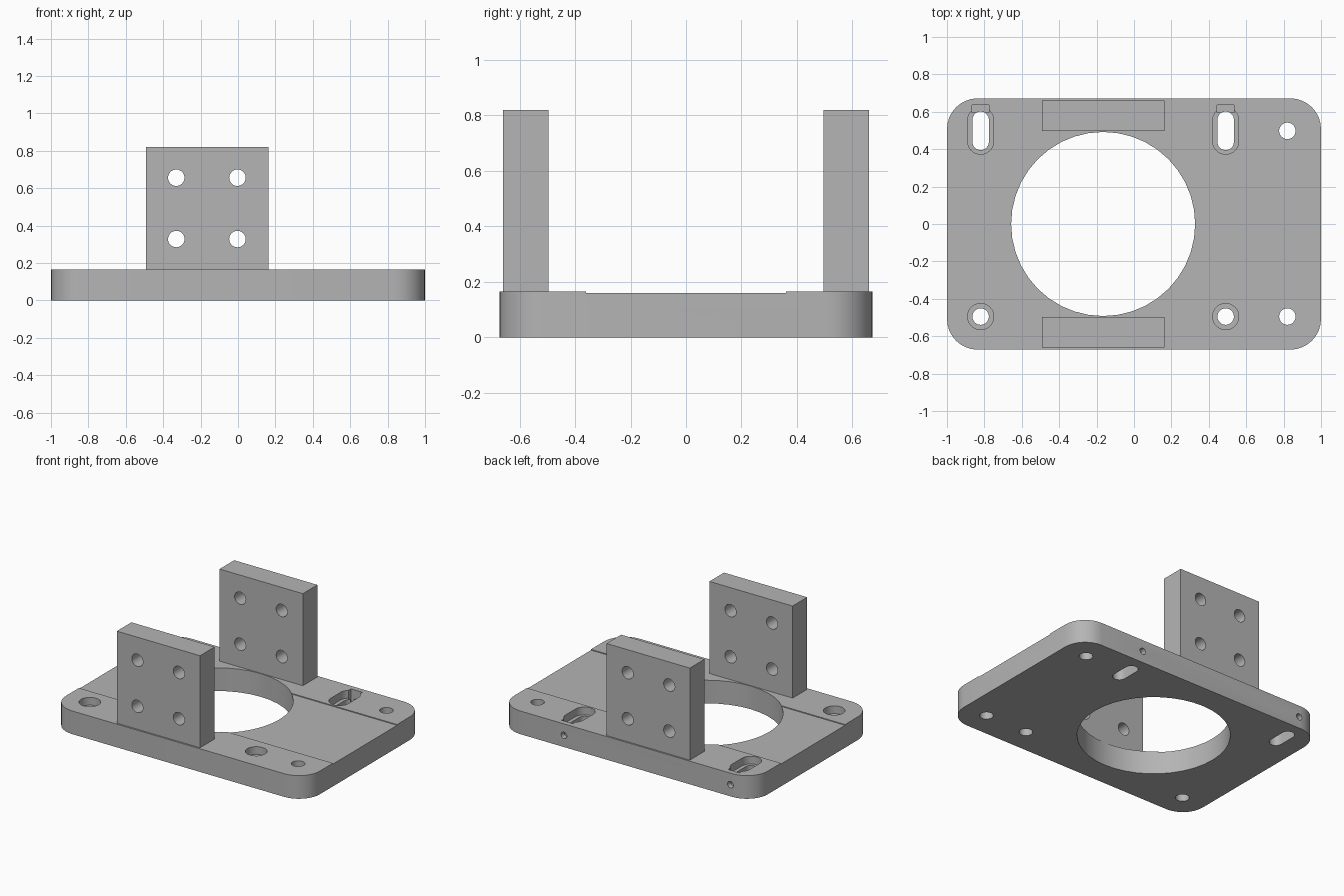
import bpy, bmesh, math

if "Cube" in bpy.data.objects:
    bpy.data.objects.remove(bpy.data.objects["Cube"], do_unlink=True)

grey = bpy.data.materials.new("plain grey")
grey.use_nodes = True
colour = (0.46, 0.46, 0.46, 1)
grey.diffuse_color = colour
grey.node_tree.nodes["Principled BSDF"].inputs["Base Color"].default_value = colour

TOP = 0.165          # plate thickness
HOLE = 0.044         # bolt hole radius


def prism(name, outline, z0, z1):
    """Extrude a flat outline between two heights."""
    bm = bmesh.new()
    face = bm.faces.new([bm.verts.new((x, y, z0)) for x, y in outline])
    up = bmesh.ops.extrude_face_region(bm, geom=[face])["geom"]
    bmesh.ops.translate(bm, vec=(0, 0, z1 - z0),
                        verts=[g for g in up if isinstance(g, bmesh.types.BMVert)])
    bmesh.ops.recalc_face_normals(bm, faces=bm.faces)
    mesh = bpy.data.meshes.new(name)
    bm.to_mesh(mesh)
    bm.free()
    mesh.materials.append(grey)
    ob = bpy.data.objects.new(name, mesh)
    bpy.context.collection.objects.link(ob)
    return ob


def rounded(cx, cy, hx, hy, r, steps=8):
    """Rectangle outline with rounded corners; also circles and slots."""
    pts = []
    for quarter, (sx, sy) in enumerate([(1, 1), (-1, 1), (-1, -1), (1, -1)]):
        for i in range(steps + 1):
            a = (quarter + i / steps) * math.pi / 2
            p = (cx + sx * (hx - r) + r * math.cos(a),
                 cy + sy * (hy - r) + r * math.sin(a))
            if all(math.dist(p, q) > 1e-5 for q in pts):
                pts.append(p)
    return pts


def box(name, x0, x1, y0, y1, z0, z1):
    return prism(name, [(x0, y0), (x1, y0), (x1, y1), (x0, y1)], z0, z1)


def circle(x, y, r, steps=8):
    return rounded(x, y, r, r, r, steps)


def cross_hole(x, y, z, r, length):
    """Cutter cylinder lying along y."""
    ob = prism("cross_cutter", circle(0, 0, r), -length / 2, length / 2)
    ob.rotation_euler.x = math.pi / 2
    ob.location = (x, y, z)
    return ob


def cut(target, cutters):
    """Subtract each cutter from the target and discard it."""
    bpy.context.view_layer.objects.active = target
    for c in cutters:
        c.hide_render = True
        mod = target.modifiers.new("cut", "BOOLEAN")
        mod.operation, mod.solver, mod.object = "DIFFERENCE", "EXACT", c
        bpy.ops.object.modifier_apply(modifier=mod.name)
        bpy.data.objects.remove(c, do_unlink=True)


def finish(ob):
    bpy.ops.object.select_all(action="DESELECT")
    ob.select_set(True)
    bpy.context.view_layer.objects.active = ob
    bpy.ops.object.shade_smooth_by_angle(angle=math.radians(30))


# Base plate with a shallow central step and the large opening
plate = prism("base_plate", rounded(0, 0, 1, 0.672, 0.165), 0, TOP)
cutters = [box("step_cutter", -1.1, 1.1, -0.36, 0.36, TOP - 0.006, 0.3),
           prism("opening_cutter", circle(-0.165, 0, 0.492, 10), -0.1, 0.3)]

# Plain bolt holes
for y in (-0.495, 0.498):
    cutters.append(prism("bolt_cutter", circle(0.82, y, HOLE), -0.1, 0.3))

for x in (-0.82, 0.49):
    # Counterbored front holes
    cutters.append(prism("bolt_cutter", circle(x, -0.495, HOLE), -0.1, 0.3))
    cutters.append(prism("bore_cutter", circle(x, -0.495, 0.07), 0.11, 0.3))
    # Stepped adjustment slots
    cutters.append(prism("slot_cutter", rounded(x, 0.498, HOLE, 0.103, HOLE), -0.1, 0.3))
    cutters.append(prism("slot_bore_cutter", rounded(x, 0.498, 0.07, 0.125, 0.07), 0.11, 0.3))
    # Nut pocket and adjusting screw hole from the back edge
    cutters.append(box("pocket_cutter", x - 0.045, x + 0.045, 0.596, 0.635, 0.04, 0.3))
    cutters.append(cross_hole(x, 0.64, 0.083, 0.023, 0.16))
cut(plate, cutters)
finish(plate)

# Upright blocks, each with four cross holes
for name, y in (("front_upright", -0.578), ("back_upright", 0.578)):
    block = box(name, -0.492, 0.163, y - 0.082, y + 0.082, TOP, 0.82)
    cut(block, [cross_hole(x, y, z, HOLE, 0.4)
                for x in (-0.33, -0.003) for z in (0.328, 0.656)])
    finish(block)
